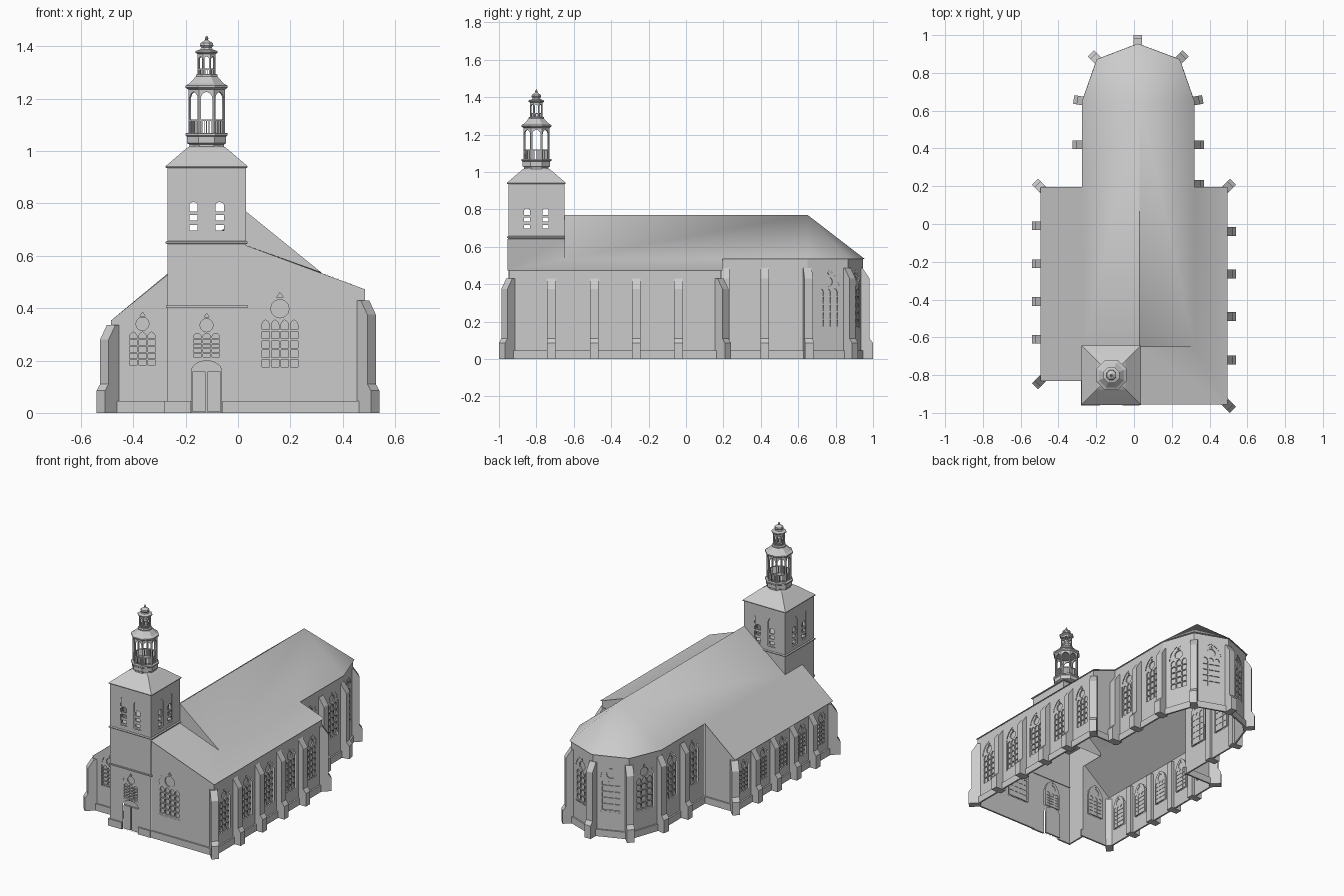
import bpy, bmesh, math
from mathutils import Matrix, Vector

if "Cube" in bpy.data.objects:
    bpy.data.objects.remove(bpy.data.objects["Cube"])

C = bpy.context.scene.collection


def mesh_obj(name, verts, faces, smooth=None):
    me = bpy.data.meshes.new(name)
    me.from_pydata(verts, [], faces)
    bm = bmesh.new()
    bm.from_mesh(me)
    bmesh.ops.recalc_face_normals(bm, faces=bm.faces)
    bm.to_mesh(me)
    bm.free()
    ob = bpy.data.objects.new(name, me)
    C.objects.link(ob)
    if smooth:
        bpy.ops.object.select_all(action='DESELECT')
        ob.select_set(True)
        bpy.context.view_layer.objects.active = ob
        bpy.ops.object.shade_smooth_by_angle(angle=math.radians(smooth))
    return ob


def plate(name, M, loops, half=0.0, off=0.0):
    """Flat filled outline with holes, in a wall frame (u, height, outward)."""
    cu = bpy.data.curves.new(name, 'CURVE')
    cu.dimensions, cu.fill_mode, cu.extrude = '2D', 'BOTH', half
    for lp in loops:
        s = cu.splines.new('POLY')
        s.points.add(len(lp) - 1)
        for p, (u, v) in zip(s.points, lp):
            p.co = (u, v, 0, 1)
        s.use_cyclic_u = True
    ob = bpy.data.objects.new(name, cu)
    ob.matrix_world = M @ Matrix.Translation((0, 0, off))
    C.objects.link(ob)


def box(name, M, a, b):
    v = [M @ Vector((x, y, z)) for x in (a[0], b[0]) for y in (a[1], b[1]) for z in (a[2], b[2])]
    return mesh_obj(name, v, [(0, 1, 3, 2), (4, 6, 7, 5), (0, 4, 5, 1), (2, 3, 7, 6), (0, 2, 6, 4), (1, 5, 7, 3)])


def frame(p0, p1, z=0.0):
    p0, p1 = Vector((*p0, z)), Vector((*p1, z))
    u = (p1 - p0).normalized()
    up = Vector((0, 0, 1))
    return Matrix.Translation(p0) @ Matrix((u, up, u.cross(up))).transposed().to_4x4(), (p1 - p0).length


def rect(u0, v0, u1, v1):
    return [(u0, v0), (u1, v0), (u1, v1), (u0, v1)]


def arch(u, v, w, h, rise, n=6):
    """Pointed arch, or a low rounded one when the rise is small."""
    a, side = w / 2, []
    if rise < a:
        side = [(a * math.cos(t), rise * math.sin(t)) for t in (i / n * math.pi / 2 for i in range(n + 1))]
    else:
        R = (a * a + rise * rise) / (2 * a)
        end = math.atan2(rise, R - a)
        side = [(a - R + R * math.cos(end * i / n), R * math.sin(end * i / n)) for i in range(n + 1)]
    s = v + h - rise
    return [(u - a, v), (u + a, v)] + [(u + x, s + z) for x, z in side] + [(u - x, s + z) for x, z in side[-2::-1]]


def opening(M, kind, u, v, w, h):
    """Fills a wall opening and returns its outline."""
    if kind == 'door':
        out = arch(u, v, w, h, 0.04)
        plate('door_panel', M, [out], 0.002, -0.016)
        for s in (-1, 1):
            box('door_leaf', M, (u + s * 0.004, 0.003, -0.015), (u + s * w * 0.47, h - 0.04, -0.004))
        return out
    if kind == 'louvre':
        out = arch(u, v, w, h, w * 0.7)
        slots = [rect(u - w * .32, v + z, u + w * .32, v + z + .02) for z in (.012, .05)]
        slots.append(arch(u, v + .085, w * .64, .035, w * .25))
        plate('belfry_louvre', M, [out] + slots, 0.004, -0.008)
        return out
    rise = w * 0.75
    out = arch(u, v, w, h, rise)
    n, m, b, rows = kind, w * .07, w * .05, 5
    lw, spring = (w - 2 * m - (n - 1) * b) / n, h - rise
    rh = (spring - m) / rows
    holes = []
    for i in range(n):
        c = u - w / 2 + m + lw / 2 + i * (lw + b)
        for j in range(rows - 1):
            z = v + m + j * rh
            holes.append(rect(c - lw / 2, z, c + lw / 2, z + rh - b))
        holes.append(arch(c, v + m + (rows - 1) * rh, lw, rh, min(lw * .7, rh * .8), 3))
    # round light and small top light in the window head
    holes.append([(u + w * .22 * math.cos(k * math.pi / 6), v + spring + w * (.27 + .22 * math.sin(k * math.pi / 6)))
                  for k in range(12)])
    holes.append([(u - w * .08, v + spring + w * .54), (u + w * .08, v + spring + w * .54), (u, v + spring + w * .66)])
    plate('window_tracery', M, [out] + holes, 0.005, -0.007)
    plate('window_glass', M, [out], 0, -0.009)
    return out


def wall(name, p0, p1, top0, top1, wins=(), outline=None, plinth=None):
    M, L = frame(p0, p1)
    outline = outline or [(0, 0), (L, 0), (L, top1), (0, top0)]
    plate(name, M, [outline] + [opening(M, *w) for w in wins])
    for a, b in ([(-.01, L + .01)] if plinth is None else plinth):
        box('plinth', M, (a, 0, -.001), (b, .045, .01))


def buttress(x, y, deg, h, w=0.046):
    prof = [(-.02, 0), (.055, 0), (.055, .085), (.036, .11), (.036, h - .055), (0, h), (-.02, h)]
    R = Matrix.Translation((x, y, 0)) @ Matrix.Rotation(math.radians(deg), 4, 'Z')
    n = len(prof)
    v = [R @ Vector((r, s * w / 2, z)) for s in (-1, 1) for r, z in prof]
    f = [tuple(range(n)), tuple(range(n, 2 * n))] + [(i, (i + 1) % n, (i + 1) % n + n, i + n) for i in range(n)]
    mesh_obj('buttress', v, f)


def lathe(name, prof, n, smooth=None):
    """Rings of n flat sides about the tower axis; r is the flat-to-centre distance."""
    k = 1 / math.cos(math.pi / n)
    v = [(-.12 + r * k * math.cos((i + .5) * 2 * math.pi / n), -.8 + r * k * math.sin((i + .5) * 2 * math.pi / n), z)
         for r, z in prof for i in range(n)]
    f = [(j * n + i, j * n + (i + 1) % n, (j + 1) * n + (i + 1) % n, (j + 1) * n + i)
         for j in range(len(prof) - 1) for i in range(n)]
    f += [tuple(range(n)), tuple(range(len(v) - n, len(v)))]
    mesh_obj(name, v, f, smooth)


# nave and aisle walls
wall('front_wall_left', (-.485, -.82), (-.27, -.82), .353, .527, [(3, .12, .175, .115, .22)])
wall('front_wall_right', (.03, -.945), (.485, -.945), .64, .472, [(4, .13, .165, .16, .31)])
wall('right_wall', (.485, -.945), (.485, .185), .472, .472,
     [(3, y + .945, .12, .115, .29) for y in (-.835, -.605, -.375, -.15, .07)])
wall('back_wall_right', (.485, .185), (.31, .185), .472, .537)
wall('back_wall_left', (-.27, .185), (-.485, .185), .527, .353)
wall('left_wall', (-.485, .185), (-.485, -.82), .353, .353,
     [(3, .185 - y, .1, .1, .22) for y in (-.715, -.51, -.31, -.11, .09)])

# choir and apse walls
apse = [(.31, .65), (.235, .865), (.02, .945), (-.19, .865), (-.265, .65)]
wall('choir_wall_right', (.31, .185), apse[0], .535, .535, [(3, y, .165, .12, .31) for y in (.13, .355)])
wall('choir_wall_left', apse[-1], (-.265, .185), .527, .527, [(3, y, .165, .12, .31) for y in (.11, .335)])
for p, q in zip(apse, apse[1:]):
    wall('apse_wall', p, q, .535, .535, [(3, math.dist(p, q) / 2, .165, .13, .31)])

# roofs over nave, aisles, choir and apse
rv = [(.03, -.65, .77), (.03, .65, .77), (.32, -.65, .535), (.32, .195, .535), (.32, .65, .535),
      (.03, -.955, .64), (.495, -.955, .472), (.495, .195, .472), (.03, -.65, .64),
      (-.27, -.65, .527), (-.27, -.83, .527), (-.495, -.83, .345), (-.495, .195, .345), (-.275, .195, .527),
      (-.275, .65, .527), (.242, .872, .535), (.02, .955, .535), (-.197, .872, .535)]
mesh_obj('main_roof', rv, [(0, 2, 3, 4, 1), (5, 6, 7, 3, 2, 8), (8, 2, 0), (0, 1, 14, 13, 12, 11, 10, 9),
                           (1, 4, 15), (1, 15, 16), (1, 16, 17), (1, 17, 14)], 35)

# tower
lo = lambda: [('louvre', u, .685, .05, .19) for u in (.1, .2)]
wall('tower_front', (-.27, -.95), (.03, -.95), .94, .94,
     lo() + [(3, .15, .205, .115, .185), ('door', .15, .001, .115, .198)], plinth=[(-.01, .09), (.21, .3)])
wall('tower_left', (-.27, -.65), (-.27, -.95), 0, 0, lo(),
     [(0, .5), (.17, .5), (.17, 0), (.3, 0), (.3, .94), (0, .94)], [(.17, .31)])
wall('tower_right', (.03, -.95), (.03, -.65), 0, 0, lo(), rect(0, .6, .3, .94), [])
wall('tower_back', (.03, -.65), (-.27, -.65), 0, 0, lo(), rect(0, .5, .3, .94), [])
I = Matrix.Identity(4)
box('string_course_lower', I, (-.275, -.957, .403), (.038, -.945, .411))
lathe('string_course_upper', [(.15, .645), (.157, .647), (.157, .653), (.15, .657)], 4)
lathe('tower_roof', [(.15, .935), (.157, .937), (.157, .942), (.115, .978), (.075, 1.012), (.06, 1.02)], 4)

# lantern drum, roofs and finial
lathe('lantern_drum', [(.066, 1.0), (.066, 1.025), (.074, 1.03), (.074, 1.055), (.08, 1.06), (.08, 1.068), (.07, 1.07)], 8)
lathe('lantern_roof', [(.07, 1.235), (.08, 1.242), (.08, 1.25), (.066, 1.258), (.05, 1.275), (.041, 1.285),
                       (.041, 1.292), (.034, 1.295)], 8)
lathe('upper_lantern_roof', [(.034, 1.37), (.042, 1.376), (.042, 1.382), (.024, 1.388), (.02, 1.395), (.026, 1.403),
                             (.024, 1.412), (.012, 1.42), (.005, 1.425), (.007, 1.43), (.002, 1.44)], 8)


def lantern(name, ap, z0, z1, hw, rail):
    """Eight arched bays with a balustrade."""
    k = ap / math.cos(math.pi / 8)
    pts = [(-.12 + k * math.cos((i + .5) * math.pi / 4), -.8 + k * math.sin((i + .5) * math.pi / 4)) for i in range(8)]
    for i in range(8):
        M, L = frame(pts[i], pts[(i + 1) % 8], z0)
        plate(name + '_bay', M, [rect(0, 0, L, z1 - z0), arch(L / 2, .004, hw, z1 - z0 - .018, hw * .6)], .004, -.004)
        box(name + '_rail', M, (L / 2 - hw / 2, rail, -.007), (L / 2 + hw / 2, rail + .005, -.001))
        n = 5 if hw > .03 else 2
        for j in range(n):
            u = L / 2 + hw * ((j + .5) / n - .5)
            box(name + '_baluster', M, (u - .0015, 0, -.006), (u + .0015, rail, -.002))


lantern('lantern', .07, 1.065, 1.24, .044, .05)
lantern('upper_lantern', .034, 1.29, 1.375, .019, .02)

# buttresses
for y in (-.72, -.49, -.265, -.04):
    buttress(.485, y, 0, .43)
for y in (-.61, -.41, -.21, -.01):
    buttress(-.485, y, 180, .335)
buttress(.485, -.945, -45, .43)
buttress(.485, .185, 45, .43)
buttress(-.485, .185, 135, .335)
buttress(-.485, -.82, 225, .335)
for y in (.21, .42):
    buttress(.315, y, 0, .485)
buttress(-.27, .42, 180, .485)
for (x, y), a in zip(apse, (10, 45, 90, 135, 170)):
    buttress(x, y, a, .485)

# turn the flat outlines into meshes
bpy.ops.object.select_all(action='DESELECT')
curves = [o for o in C.objects if o.type == 'CURVE']
for o in curves:
    o.select_set(True)
bpy.context.view_layer.objects.active = curves[0]
bpy.ops.object.convert(target='MESH')
